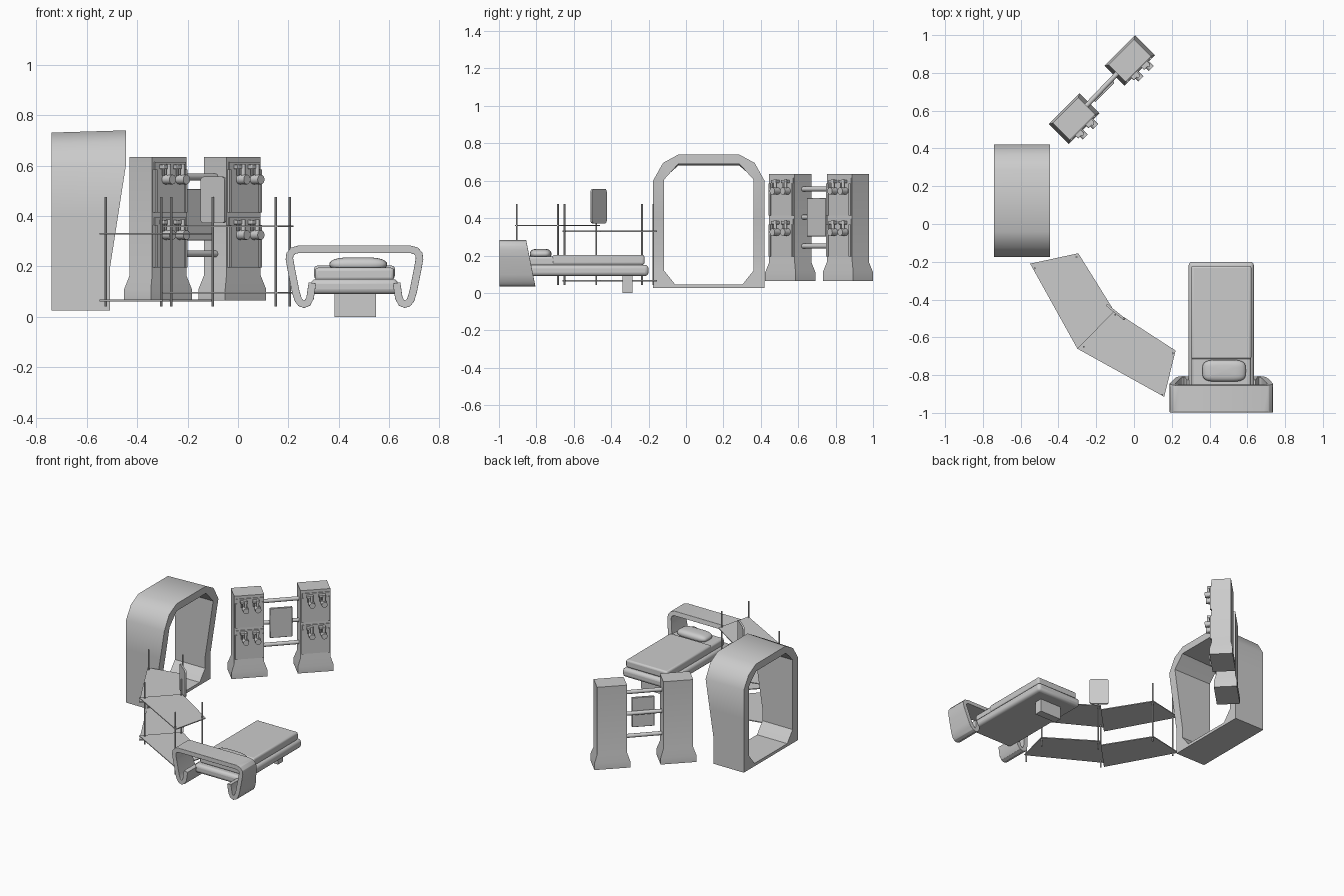
import bpy, bmesh, math
from mathutils import Matrix, Vector

if "Cube" in bpy.data.objects:
    bpy.data.objects.remove(bpy.data.objects["Cube"])

grey = bpy.data.materials.new("plain grey")
grey.diffuse_color = (0.6, 0.6, 0.6, 1)
grey.use_nodes = True
grey.node_tree.nodes["Principled BSDF"].inputs["Base Color"].default_value = grey.diffuse_color


def finish(name, bm, bevel=0, segs=3, matrix=None):
    bmesh.ops.recalc_face_normals(bm, faces=bm.faces)
    me = bpy.data.meshes.new(name)
    bm.to_mesh(me)
    bm.free()
    ob = bpy.data.objects.new(name, me)
    bpy.context.collection.objects.link(ob)
    me.materials.append(grey)
    if matrix:
        ob.matrix_world = matrix
    if bevel:
        m = ob.modifiers.new("bevel", 'BEVEL')
        m.width, m.segments, m.limit_method = bevel, segs, 'ANGLE'
    bpy.ops.object.select_all(action='DESELECT')
    ob.select_set(True)
    bpy.context.view_layer.objects.active = ob
    bpy.ops.object.shade_smooth_by_angle(angle=math.radians(35))
    return ob


def box(name, lo, hi, bevel=0, segs=3, matrix=None):
    bm = bmesh.new()
    lo, hi = Vector(lo), Vector(hi)
    bmesh.ops.create_cube(bm, size=1, matrix=Matrix.Translation((lo + hi) / 2) @ Matrix.Diagonal((*(hi - lo), 1)))
    return finish(name, bm, bevel, segs, matrix)


def rod(name, a, b, r, sides=12, matrix=None):
    a, b = Vector(a), Vector(b)
    d = b - a
    bm = bmesh.new()
    bmesh.ops.create_cone(bm, cap_ends=True, segments=sides, radius1=r, radius2=r, depth=d.length,
                          matrix=Matrix.Translation((a + b) / 2) @ d.to_track_quat('Z', 'Y').to_matrix().to_4x4())
    return finish(name, bm, matrix=matrix)


def skin(bm, rings, closed):
    """Bridge rings of points; each ring is a closed cross-section."""
    vs = [[bm.verts.new(p) for p in r] for r in rings]
    n, k = len(vs), len(vs[0])
    for i in range(n if closed else n - 1):
        for j in range(k):
            bm.faces.new((vs[i][j], vs[i][(j + 1) % k], vs[(i + 1) % n][(j + 1) % k], vs[(i + 1) % n][j]))
    if not closed:
        bm.faces.new(vs[0])
        bm.faces.new(vs[-1])


# --- Scanner arch: eight-sided ring whose front edge leans out towards the top
half = [  # outer (offset y, z), inner (offset y, z)
    ((.163, .735), (.163, .685)), ((.245, .69), (.204, .645)), ((.298, .60), (.24, .605)),
    ((.298, .40), (.24, .40)), ((.298, .20), (.24, .20)), ((.298, .12), (.24, .12)),
    ((.298, .025), (.21, .083)), ((.18, .025), (.18, .045))]
loop = half + [((-o[0], o[1]), (-i[0], i[1])) for o, i in reversed(half)]


def front_x(z):
    return -.507 + .062 * min(1, max(0, (z - .2) / .4))


def arch_pt(p, front):
    y, z = p
    if front:
        return (front_x(z), .122 + y, z + (.005 if z > .65 else 0))
    return (-.74, .122 + y, z - (.004 if z > .65 else 0))


bm = bmesh.new()
skin(bm, [[arch_pt(o, 0), arch_pt(o, 1), arch_pt(i, 1), arch_pt(i, 0)] for o, i in loop], True)
finish("arch", bm)

# --- Bed
CX = .462
box("bed_frame", (CX - .173, -.90, .09), (CX + .173, -.2, .15), .02)
box("mattress", (CX - .157, -.86, .145), (CX + .157, -.228, .195), .012)
box("blanket", (CX - .16, -.715, .15), (CX + .16, -.222, .203), .012)
box("bed_pedestal", (CX - .08, -.34, 0), (CX + .085, -.285, .1))

# pillow: puffed grid that pinches at the rim
bm = bmesh.new()
bmesh.ops.create_uvsphere(bm, u_segments=32, v_segments=12, radius=1)
for v in bm.verts:
    x, y, z = v.co
    e = lambda t: math.copysign(abs(t) ** .5, t)
    v.co = (CX + .015 + .115 * e(x), -.777 + .058 * e(y), .208 + .028 * z)
finish("pillow", bm)

# headboard: bent band with hooked feet, deeper towards the bottom
path = [(.0, .268), (.222, .268), (.244, .262), (.256, .248), (.258, .23), (.25, .185), (.233, .1),
        (.223, .068), (.213, .055), (.2, .05), (.187, .055), (.176, .075), (.167, .135)]
path = [(-x, z) for x, z in reversed(path[1:])] + path
rings = []
for i, (x, z) in enumerate(path):
    a, b = path[max(i - 1, 0)], path[min(i + 1, len(path) - 1)]
    t = Vector((b[0] - a[0], b[1] - a[1])).normalized()
    n = Vector((-t.y, t.x)) * .015
    ring = []
    for s, back in ((1, 0), (1, 1), (-1, 1), (-1, 0)):
        px, pz = x + n.x * s, z + n.y * s
        ring.append((CX + px, -.855 + (.285 - pz) * .2 if back else -.997, pz))
    rings.append(ring)
bm = bmesh.new()
skin(bm, rings, False)
finish("headboard", bm, .009, 3)

# --- Two-tier angled shelves on thin poles
wings = {"left": ([(-.55, -.21), (-.295, -.155), (-.105, -.46), (-.30, -.66)], .0),
         "right": ([(-.105, -.46), (.22, -.67), (.16, -.915), (-.30, -.66)], .03)}
for side, (pts, lift) in wings.items():
    for tier, z in (("lower", .065), ("upper", .33)):
        bm = bmesh.new()
        skin(bm, [[(x, y, z + lift + dz) for x, y in pts] for dz in (-.003, .003)], False)
        finish(f"{tier}_{side}_shelf", bm)
for x, y in ((-.525, -.235), (-.305, -.175), (-.265, -.65), (-.10, -.48), (.15, -.905), (.205, -.685)):
    rod("shelf_pole", (x, y, .042), (x, y, .475), .005, 10)

# monitor on the middle pole: thin plate with rounded corners
bm = bmesh.new()
w, h, r = .062, .092, .015
outline = []
for k, (sx, sz) in enumerate(((1, 1), (-1, 1), (-1, -1), (1, -1))):
    for a in range(0, 91, 30):
        t = math.radians(a + 90 * k)
        outline.append((sx * (w - r) + r * math.cos(t), sz * (h - r) + r * math.sin(t)))
skin(bm, [[(x, y, z) for x, z in outline] for y in (-.006, .006)], False)
finish("monitor", bm, matrix=Matrix.Translation((-.097, -.467, .464)) @ Matrix.Rotation(math.radians(-39), 4, 'Z'))

# --- Twin supply towers turned by 45 degrees (local -y is their front)
turn = Matrix.Rotation(math.radians(45), 4, 'Z')
centres = [Vector((-.3175, .5575, 0)), Vector((-.0225, .8655, 0))]
for c in centres:
    M = Matrix.Translation(c) @ turn
    bm = bmesh.new()
    skin(bm, [[(sx * hw, sy * hd, z) for sx, sy in ((-1, -1), (1, -1), (1, 1), (-1, 1))]
              for hw, hd, z in ((.115, .075, .065), (.115, .075, .11), (.096, .063, .165), (.096, .063, .635))], False)
    finish("tower", bm, matrix=M)
    for top in (.615, .395):
        box("tower_panel", (-.085, -.068, top - .2), (.09, -.06, top), matrix=M)
        box("panel_strip", (-.09, -.074, top - .2), (-.078, -.06, top - .03), matrix=M)
        box("panel_strip", (.08, -.074, top - .2), (.092, -.06, top - .03), matrix=M)
        for u in (-.027, .051):
            box("hook_bracket", (u - .032, -.09, top - .028), (u + .012, -.06, top - .01), .003, 2, M)
            rod("hook_tube", (u, -.088, top - .008), (u, -.088, top - .09), .009, 12, M)
            rod("hook_knob", (u, -.062, top - .07), (u, -.11, top - .07), .019, 20, M)
            rod("hook_tip", (u - .022, -.08, top - .012), (u - .022, -.08, top - .055), .006, 10, M)

# rungs and plate between the towers
d = (centres[1] - centres[0]).normalized()
for z in (.25, .405, .555):
    up = Vector((0, 0, z))
    rod("tower_rung", centres[0] + up + d * .08, centres[1] + up - d * .08, .013, 16)
mid = (centres[0] + centres[1]) / 2
box("centre_plate", (-.072, -.022, .303), (.072, -.006, .508), .002, 1, Matrix.Translation(mid) @ turn)
